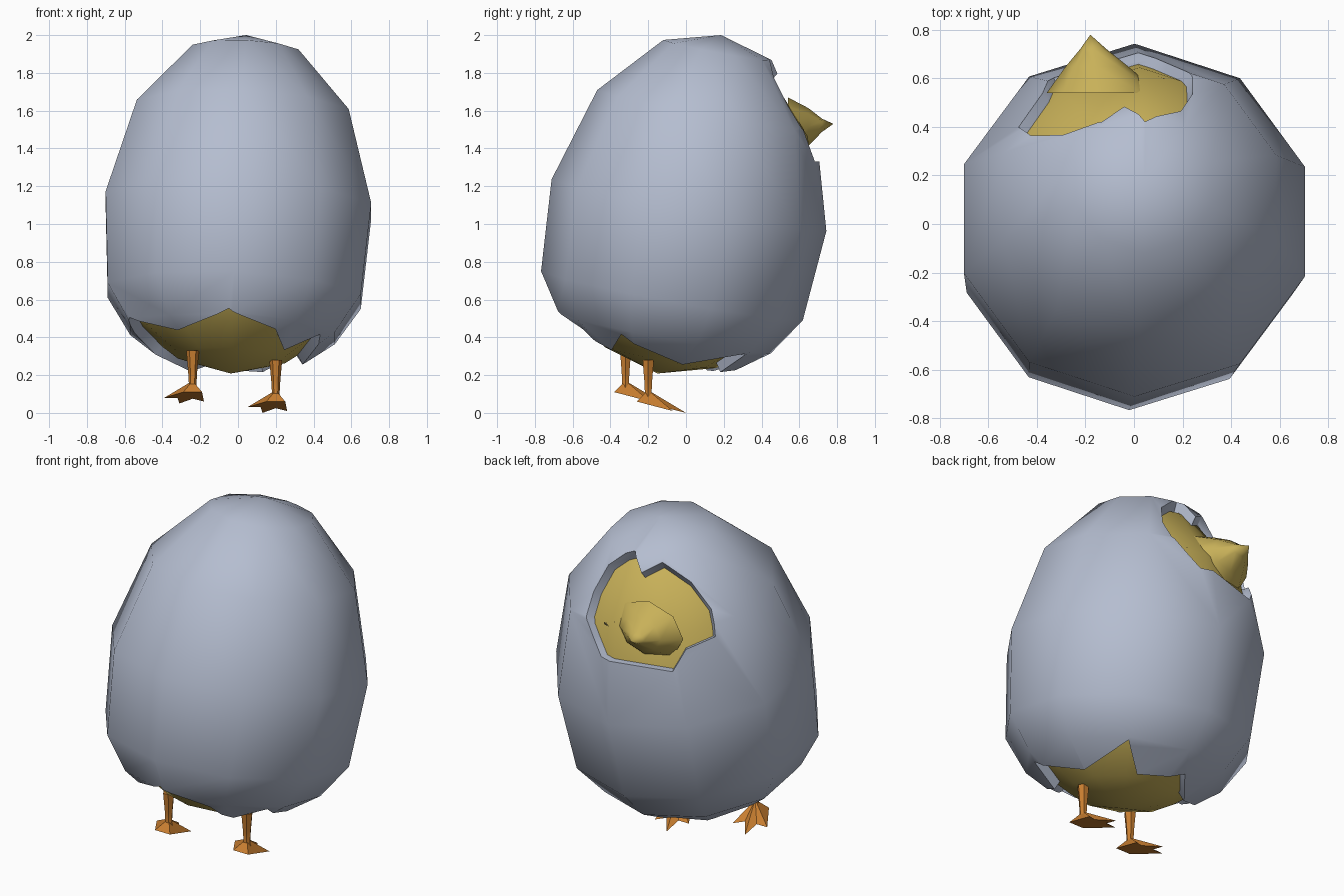
import bpy, bmesh, math
from mathutils import Vector
from mathutils.bvhtree import BVHTree

if "Cube" in bpy.data.objects:
    bpy.data.objects.remove(bpy.data.objects["Cube"])


def material(name, rgb):
    m = bpy.data.materials.new(name)
    m.diffuse_color = (*rgb, 1)
    m.use_nodes = True
    m.node_tree.nodes["Principled BSDF"].inputs["Base Color"].default_value = m.diffuse_color
    return m


SHELL = material("pale blue grey", (0.46, 0.51, 0.63))
YELLOW = material("chick yellow", (0.58, 0.44, 0.10))
ORANGE = material("leg orange", (0.58, 0.21, 0.03))
BLACK = material("eye black", (0.003, 0.003, 0.003))

AXIS = Vector((0.046, 0.188, 1))
CENTRE = Vector((0, 0.006, 1.05))
# egg profile: height along the leaning axis, radius
PROFILE = [(1.92, 0.295), (1.6, 0.59), (1.1, 0.74), (0.62, 0.705), (0.42, 0.57), (0.24, 0.32)]


def finish(bm, name, mat, angle=60):
    bmesh.ops.recalc_face_normals(bm, faces=bm.faces)
    mesh = bpy.data.meshes.new(name)
    bm.to_mesh(mesh)
    bm.free()
    ob = bpy.data.objects.new(name, mesh)
    bpy.context.collection.objects.link(ob)
    mesh.materials.append(mat)
    smooth(ob, angle)
    return ob


def smooth(ob, angle):
    bpy.ops.object.select_all(action='DESELECT')
    ob.select_set(True)
    bpy.context.view_layer.objects.active = ob
    bpy.ops.object.shade_smooth_by_angle(angle=math.radians(angle))


def loft(bm, rings, start, end):
    """Skin rings of points, closing each end on a single point."""
    rows = [[bm.verts.new(p) for p in r] for r in rings]
    n = len(rows[0])
    a, b = bm.verts.new(start), bm.verts.new(end)
    for i in range(n):
        j = (i + 1) % n
        bm.faces.new((a, rows[0][i], rows[0][j]))
        bm.faces.new((b, rows[-1][j], rows[-1][i]))
        for r, s in zip(rows, rows[1:]):
            bm.faces.new((r[i], s[i], s[j], r[j]))


def add_egg(bm, scale):
    up = AXIS.normalized()
    side = Vector((1, 0, 0))
    side = (side - up * side.dot(up)).normalized()
    fwd = up.cross(side)

    def at(z):
        return Vector((0.04, 0.17, 1.92)) + AXIS * (z - 1.92)

    def fit(p):
        return CENTRE + (p - CENTRE) * scale

    rings = []
    for z, r in PROFILE:
        angles = [math.radians(-90 + 36 * k) for k in range(10)]
        rings.append([fit(at(z) + (side * math.cos(t) + fwd * math.sin(t)) * r) for t in angles])
    loft(bm, rings, fit(at(2.0)), fit(at(0.15)))


def cutter(name, apex, edge):
    """Jagged cone fanning out from inside the egg through the edge points."""
    apex = Vector(apex)
    ring = [apex + (Vector(p) - apex) * 1.5 for p in edge]
    mid = sum(ring, Vector()) / len(ring)
    bm = bmesh.new()
    loft(bm, [ring], apex, apex + (mid - apex) * 1.3)
    return finish(bm, name, SHELL)


# cracked shell: outer and inner skins, then two jagged openings
bm = bmesh.new()
add_egg(bm, 1.0)
add_egg(bm, 0.945)
shell = finish(bm, "egg_shell", SHELL)
face_edge = [(.04, .40, 1.85), (-.04, .47, 1.78), (-.13, .40, 1.83), (-.29, .365, 1.76),
             (-.42, .36, 1.63), (-.49, .41, 1.50), (-.37, .53, 1.44), (-.33, .60, 1.32),
             (.09, .68, 1.33), (.17, .66, 1.42), (.24, .61, 1.51), (.25, .55, 1.64), (.19, .46, 1.77)]
base_edge = [(-.05, -.70, .54), (.20, -.55, .44), (.25, -.40, .32), (.45, -.35, .40),
             (.34, -.02, .26), (.30, .31, .32), (.13, .18, .22), (-.12, .28, .28),
             (-.25, .10, .26), (-.55, -.10, .42), (-.58, -.30, .50), (-.33, -.50, .43)]
for tool in (cutter("face_cutter", (-.05, .05, 1.3), face_edge),
             cutter("base_cutter", (0, -.12, .9), base_edge)):
    mod = shell.modifiers.new("cut", 'BOOLEAN')
    mod.operation = 'DIFFERENCE'
    mod.solver = 'EXACT'
    mod.object = tool
    bpy.context.view_layer.objects.active = shell
    bpy.ops.object.modifier_apply(modifier=mod.name)
    bpy.data.objects.remove(tool)
smooth(shell, 50)

# chick body filling the shell
bm = bmesh.new()
add_egg(bm, 0.935)
body_tree = BVHTree.FromBMesh(bm)
finish(bm, "chick_body", YELLOW)

# flared beak
base, tip = Vector((-.13, .54, 1.50)), Vector((-.18, .78, 1.53))
bm = bmesh.new()
rings = []
for f, rx, rz in [(0, .23, .17), (.45, .13, .10), (.75, .055, .035)]:
    c = base.lerp(tip, f)
    rings.append([c + Vector((rx * math.cos(t), 0, rz * math.sin(t)))
                  for t in (k * math.pi / 4 for k in range(8))])
loft(bm, rings, base, tip)
finish(bm, "beak", YELLOW)


# eyes: thin patches laid on the face
def eye(name, x, z, w, h):
    bm = bmesh.new()

    def drop(px, pz):
        hit = body_tree.ray_cast(Vector((px, 2, pz)), Vector((0, -1, 0)))
        return bm.verts.new(hit[0] + hit[1] * 0.007 * (1 if hit[1].y > 0 else -1))

    mid = drop(x, z)
    rim = [drop(x + w * a, z + h * b) for a, b in
           [(1, .5), (.6, 1), (-.6, 1), (-1, .5), (-1, -.5), (-.6, -1), (.6, -1), (1, -.5)]]
    for i in range(8):
        bm.faces.new((mid, rim[i - 1], rim[i]))
    ob = finish(bm, name, BLACK)
    if ob.data.polygons[0].normal.y < 0:
        ob.data.flip_normals()


eye("left_eye", -.33, 1.52, .033, .036)
eye("right_eye", .10, 1.52, .045, .036)

# legs with webbed feet
OUTLINE = [(-.05, -.06, -.06), (.05, -.06, -.06), (.06, .13, -.11), (0, .10, -.095),
           (-.07, .20, -.12), (-.08, .10, -.09), (-.15, .10, -.09)]
for name, ankle in (("left", Vector((-.24, -.32, .17))), ("right", Vector((.20, -.20, .12)))):
    bm = bmesh.new()
    rings = [[ankle + Vector((r * math.cos(t), r * math.sin(t), z))
              for t in (k * math.pi / 3 for k in range(6))]
             for z, r in [(.16, .034), (.05, .024), (-.02, .02), (-.06, .035)]]
    loft(bm, rings, ankle + Vector((0, 0, .16)), ankle + Vector((0, 0, -.06)))
    finish(bm, name + "_leg", ORANGE, 40)
    bm = bmesh.new()
    loft(bm, [[ankle + Vector(p) for p in OUTLINE]], ankle, ankle + Vector((-.02, .04, -.08)))
    finish(bm, name + "_foot", ORANGE, 30)
